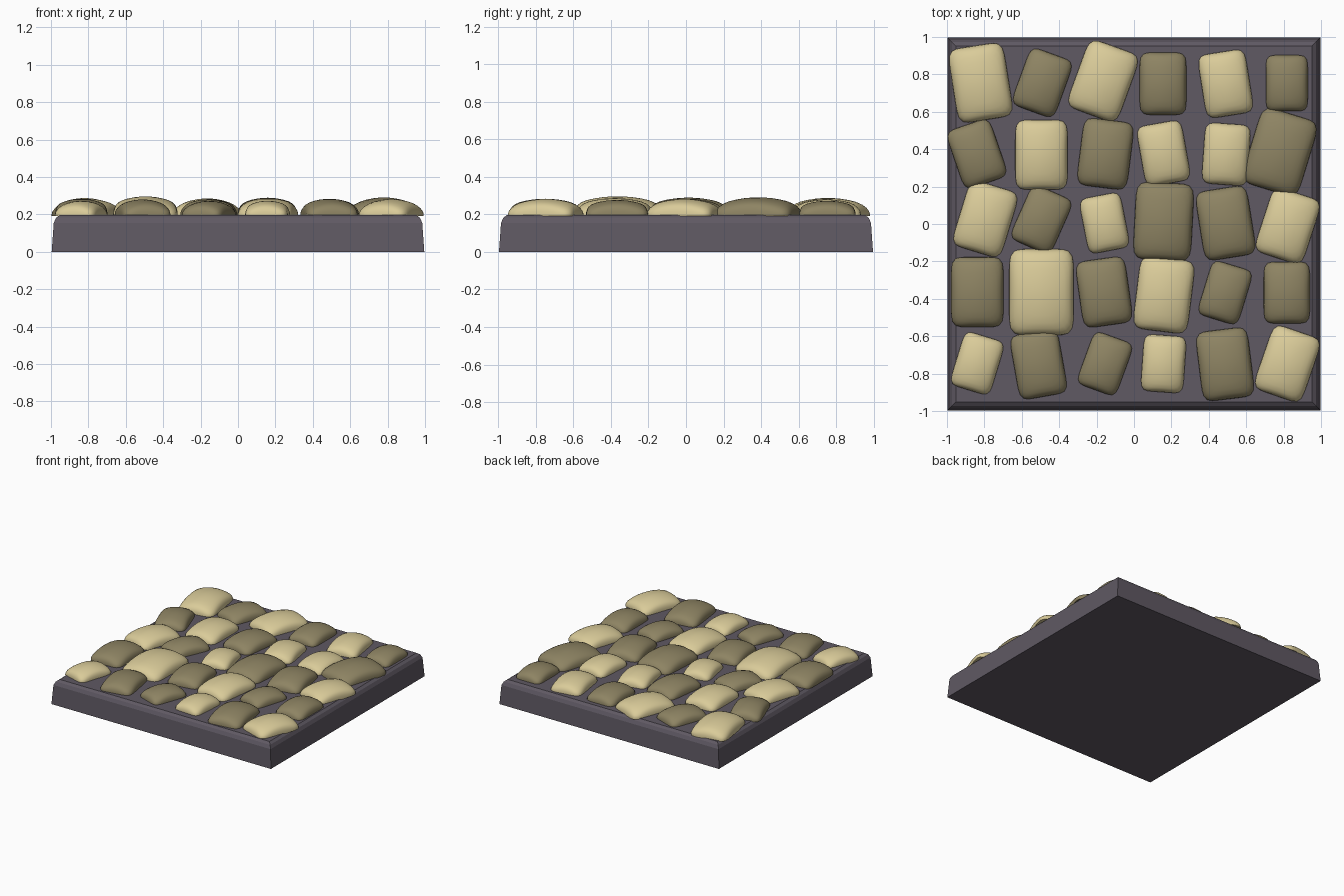
import bpy, bmesh, math

if "Cube" in bpy.data.objects:
    bpy.data.objects.remove(bpy.data.objects["Cube"])


def material(name, rgb):
    m = bpy.data.materials.new(name)
    m.diffuse_color = (*rgb, 1)
    m.use_nodes = True
    m.node_tree.nodes["Principled BSDF"].inputs["Base Color"].default_value = m.diffuse_color
    return m


sand = material("sand_stone", (0.70, 0.60, 0.32))
olive = material("olive_stone", (0.27, 0.23, 0.125))
mortar = material("mortar", (0.115, 0.10, 0.125))


def ring_mesh(name, rings, apex, mat):
    """Skin a stack of closed rings, capping the bottom and the top."""
    bm = bmesh.new()
    loops = [[bm.verts.new(p) for p in ring] for ring in rings]
    n = len(loops[0])
    for a, b in zip(loops, loops[1:]):
        for i in range(n):
            j = (i + 1) % n
            bm.faces.new((a[i], a[j], b[j], b[i]))
    bm.faces.new(loops[0][::-1])
    if apex is None:
        bm.faces.new(loops[-1])
    else:
        tip = bm.verts.new(apex)
        for i in range(n):
            bm.faces.new((loops[-1][i], loops[-1][(i + 1) % n], tip))
    me = bpy.data.meshes.new(name)
    bm.to_mesh(me)
    bm.free()
    me.materials.append(mat)
    ob = bpy.data.objects.new(name, me)
    bpy.context.collection.objects.link(ob)
    return ob


# Slab with slightly tapered sides and a chamfered top edge
ring_mesh("base_slab",
          [[(-s, -s, z), (s, -s, z), (s, s, z), (-s, s, z)]
           for s, z in ((0.996, 0), (0.985, 0.155), (0.972, 0.182), (0.952, 0.197))],
          None, mortar)


def stone(name, x, y, w, angle, mat):
    """Pillow-shaped cobble: rounded rectangle outline under a low dome."""
    h = 0.2 * w + 0.027
    z0, n = 0.2, 48
    rings = []
    for r in (-1, 1, 0.99, 0.965, 0.92, 0.85, 0.72, 0.55, 0.35, 0.17):
        below = r < 0
        r = abs(r)
        p = 2 + 5 * r ** 2          # outline goes from round to squarish
        ring = []
        for i in range(n):
            t = 2 * math.pi * (i + 0.5) / n
            c, s = math.cos(t), math.sin(t)
            k = r / (abs(c) ** p + abs(s) ** p) ** (1 / p)
            u, v = c * k, s * k
            dome = h * (1 - 0.40 * (u * u + v * v)) * math.sqrt(1 - r ** 12)
            z = z0 - 0.01 if below else z0 + max(dome, 0)
            ring.append((u * w / 2, v * w * 2 / 3, z))
        rings.append(ring)
    ob = ring_mesh(name, rings, (0, 0, z0 + h), mat)
    ob.location = (x, y, 0)
    ob.rotation_euler.z = math.radians(angle)
    for f in ob.data.polygons:
        f.use_smooth = len(f.vertices) < 5


# Cobbles by row, back to front: x, y, width, turn in degrees; S sand or O olive
rows = [
    ("SOSOSO", [(-.82, .755, .30, 9), (-.49, .755, .245, -20), (-.165, .765, .29, -20),
                (.155, .75, .25, 0), (.49, .75, .257, 9), (.817, .753, .225, 0)]),
    ("OSOSSO", [(-.84, .375, .247, 19), (-.495, .37, .28, 0), (-.153, .375, .272, -7),
                (.158, .378, .245, 10), (.493, .373, .245, -4), (.78, .385, .317, -17)]),
    ("SOSOOS", [(-.795, .027, .275, -17), (-.495, .024, .24, -24), (-.158, .005, .225, 11),
                (.158, .013, .31, -3), (.49, .005, .28, 9), (.822, -.01, .272, -18)]),
    ("OSOSOO", [(-.838, -.364, .28, 0), (-.495, -.364, .345, 0), (-.16, -.364, .268, 8),
                (.16, -.378, .295, -7), (.487, -.367, .228, -17), (.817, -.367, .247, 0)]),
    ("SOOSOS", [(-.838, -.745, .225, -17), (-.51, -.75, .262, 10), (-.155, -.747, .225, -20),
                (.158, -.747, .228, -4), (.487, -.75, .28, 7), (.82, -.747, .273, -19)]),
]
for r, (tones, stones) in enumerate(rows, 1):
    for c, (tone, args) in enumerate(zip(tones, stones), 1):
        stone(f"cobble_row{r}_{c}", *args, sand if tone == "S" else olive)
